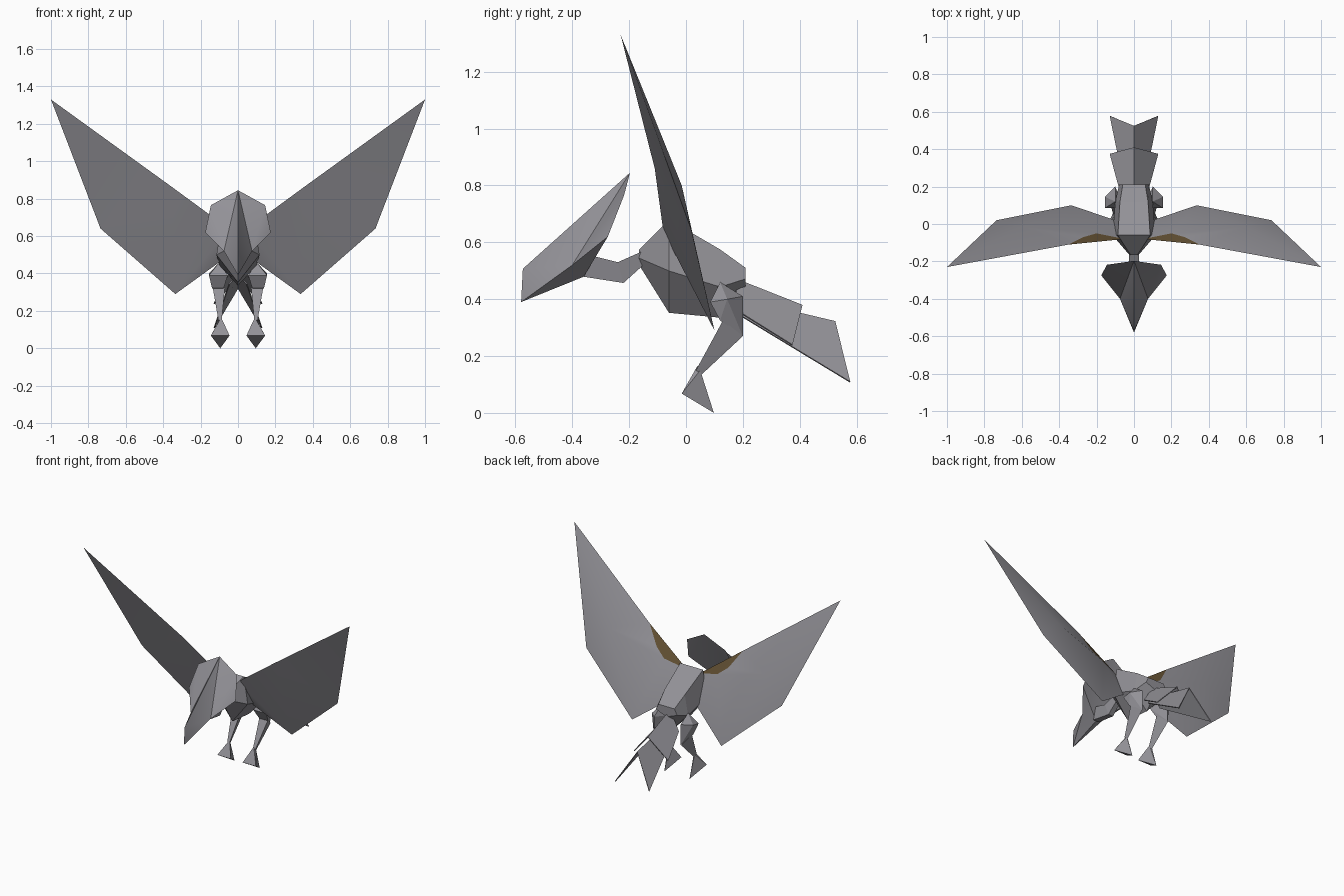
import bpy, bmesh, math

if "Cube" in bpy.data.objects:
    bpy.data.objects.remove(bpy.data.objects["Cube"])


def material(name, rgb):
    m = bpy.data.materials.new(name)
    m.diffuse_color = (*rgb, 1)
    m.use_nodes = True
    m.node_tree.nodes["Principled BSDF"].inputs["Base Color"].default_value = m.diffuse_color
    return m


GREY = material("feather_grey", (0.29, 0.285, 0.31))
BROWN = material("wing_brown", (0.13, 0.085, 0.035))


def finish(name, bm, smooth=False):
    """Turn a bmesh into an object with outward normals."""
    bmesh.ops.recalc_face_normals(bm, faces=bm.faces)
    me = bpy.data.meshes.new(name)
    bm.to_mesh(me)
    bm.free()
    me.materials.append(GREY)
    me.materials.append(BROWN)
    ob = bpy.data.objects.new(name, me)
    bpy.context.collection.objects.link(ob)
    if smooth:
        bpy.ops.object.select_all(action='DESELECT')
        ob.select_set(True)
        bpy.context.view_layer.objects.active = ob
        bpy.ops.object.shade_smooth_by_angle(angle=math.radians(30))
    return ob


def hull(name, pts, side=1):
    """Convex faceted part."""
    bm = bmesh.new()
    vs = [bm.verts.new((side * x, y, z)) for x, y, z in pts]
    bmesh.ops.convex_hull(bm, input=vs)
    return finish(name, bm)


def faceted(name, pts, faces, side=1, brown=(), smooth=False):
    """Part from named corner points and faces spelled with their letters."""
    bm = bmesh.new()
    vs = {k: bm.verts.new((side * x, y, z)) for k, (x, y, z) in pts.items()}
    for f in faces:
        face = bm.faces.new([vs[k] for k in f])
        face.material_index = 1 if f in brown else 0
    return finish(name, bm, smooth)


def loft(name, rings):
    """Skin a list of equal rings and cap both ends."""
    bm = bmesh.new()
    rv = [[bm.verts.new(p) for p in r] for r in rings]
    n = len(rings[0])
    for a, b in zip(rv, rv[1:]):
        for i in range(n):
            j = (i + 1) % n
            bm.faces.new((a[i], a[j], b[j], b[i]))
    bm.faces.new(rv[0])
    bm.faces.new(rv[-1])
    return finish(name, bm)


# Body: flat back, keeled belly (y, half width, top, bottom)
body = [(-0.165, 0.025, 0.575, 0.52), (-0.06, 0.115, 0.68, 0.352),
        (0.12, 0.10, 0.575, 0.335), (0.21, 0.08, 0.51, 0.44)]
loft("body", [[(-0.75 * w, y, t), (0.75 * w, y, t),
               (w, y, 0.45 * t + 0.55 * b), (0, y, b),
               (-w, y, 0.45 * t + 0.55 * b)] for y, w, t, b in body])

# Neck: bent four-sided tube (top y, top z, bottom y, bottom z, half width)
neck = [(-0.15, 0.57, -0.15, 0.52, 0.025), (-0.24, 0.53, -0.22, 0.457, 0.03),
        (-0.32, 0.55, -0.36, 0.479, 0.035)]
loft("neck", [[(-w, y, z), (w, y, z), (w * 0.6, v, u), (-w * 0.6, v, u)]
              for y, z, v, u, w in neck])

# Head: wide crown running down into a hooked beak, lower case is mirrored
right = {"A": (0.145, -0.218, 0.765), "B": (0.175, -0.275, 0.62),
         "C": (0.075, -0.40, 0.52)}
pts = {"T": (0, -0.197, 0.845), "U": (0, -0.574, 0.507),
       "V": (0, -0.58, 0.39), "D": (0, -0.36, 0.479), **right}
pts.update({k.lower(): (-x, y, z) for k, (x, y, z) in right.items()})
half = ["TAC", "ABC", "TCU", "UCV", "CBD", "CDV", "TDB", "TBA"]
swap = str.maketrans("ABC", "abc")
faceted("head", pts, half + [f.translate(swap) for f in half], smooth=True)


# Tail: two overlapping roof-shaped feather fans
def tail(name, ridge, edge):
    bm = bmesh.new()
    r = [bm.verts.new((0, y, z)) for y, z in ridge]
    for s in (-1, 1):
        e = [bm.verts.new((s * x, y, z)) for x, y, z in edge]
        f = (r[0], r[1], e[1], e[0])
        bm.faces.new(f if s < 0 else f[::-1])
    ob = finish(name, bm)
    mod = ob.modifiers.new("thickness", 'SOLIDIFY')
    mod.thickness = 0.006


tail("upper_tail", [(0.17, 0.475), (0.41, 0.38)],
     [(0.08, 0.19, 0.355), (0.13, 0.375, 0.24)])
tail("lower_tail", [(0.20, 0.40), (0.525, 0.323)],
     [(0.05, 0.19, 0.345), (0.13, 0.578, 0.11)])

# Wing: thin blade with a brown patch at the shoulder
wing = {"T": (1, -0.23, 1.33), "L": (0.35, -0.11, 0.86), "R": (0.05, -0.08, 0.64),
        "S": (0.10, 0.02, 0.46), "B": (0.335, 0.10, 0.29), "M": (0.735, 0.02, 0.64),
        "K": (0.60, -0.015, 0.80), "P": (0.27, -0.07, 0.74), "Q": (0.20, -0.05, 0.684)}
wing_faces = ["TLM", "LRB", "LBM", "RSB", "LPQR",
              "KTL", "KLP", "KPQ", "KQB", "QRS", "QSB", "KBM", "KMT"]

for side, label in ((-1, "left"), (1, "right")):
    faceted(label + "_wing", wing, wing_faces, side, ("LPQR",), True)
    # Leg: angular thigh, tapering shank, wedge foot
    hull(label + "_thigh", [(0.055, 0.085, 0.39), (0.155, 0.085, 0.39),
                            (0.10, 0.12, 0.46), (0.10, 0.20, 0.41), (0.155, 0.145, 0.40),
                            (0.075, 0.12, 0.325), (0.14, 0.12, 0.325), (0.10, 0.20, 0.27)], side)
    hull(label + "_shank", [(0.07, 0.13, 0.325), (0.135, 0.13, 0.325), (0.105, 0.20, 0.27),
                            (0.087, 0.035, 0.15), (0.105, 0.035, 0.15), (0.096, 0.055, 0.135)], side)
    hull(label + "_foot", [(0.09, 0.04, 0.165), (0.10, 0.05, 0.15), (0.045, -0.015, 0.068),
                           (0.145, -0.015, 0.068), (0.095, 0.098, 0.0)], side)
